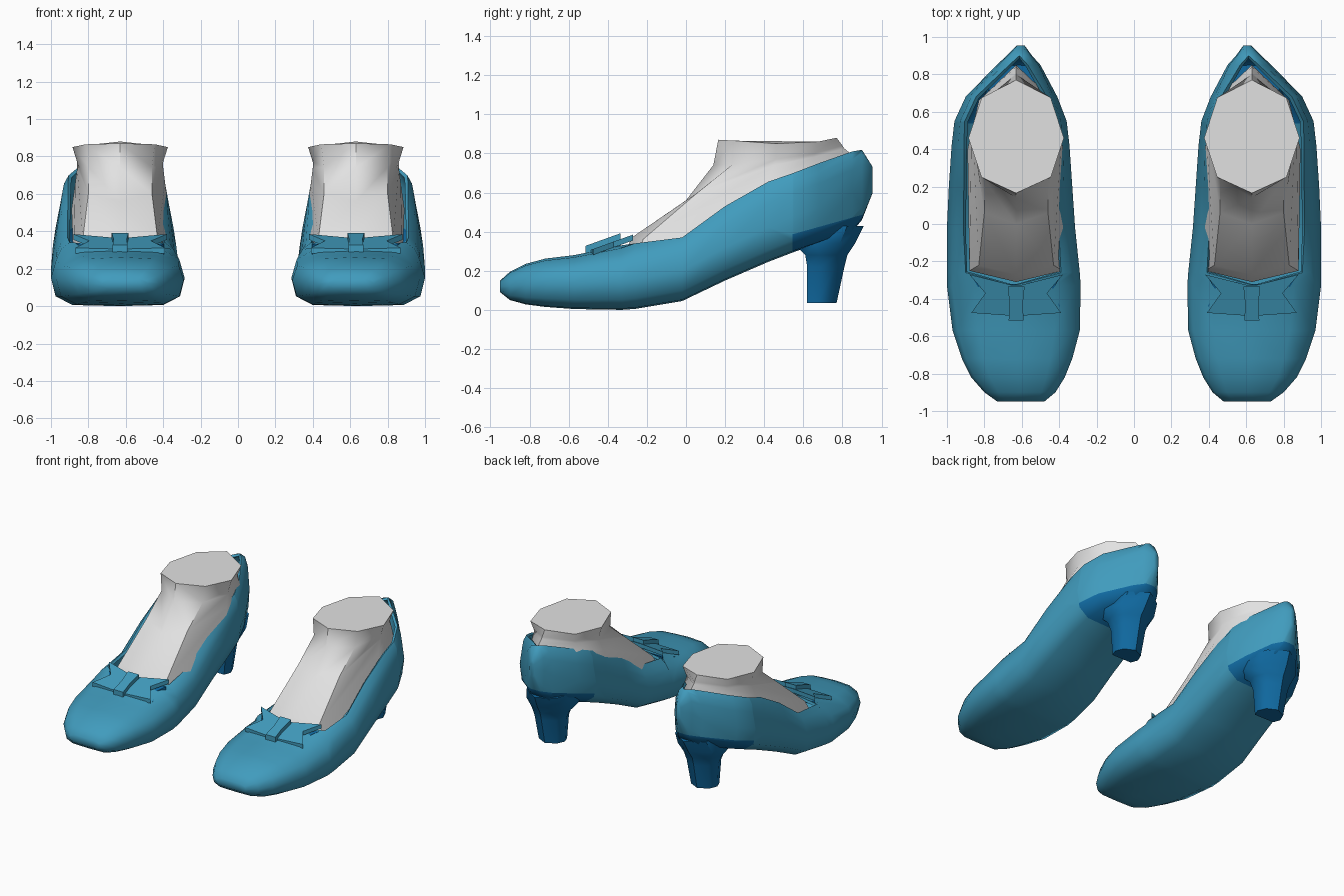
import bpy, bmesh, math
from mathutils import Vector

if "Cube" in bpy.data.objects:
    bpy.data.objects.remove(bpy.data.objects["Cube"])


def material(name, rgb):
    m = bpy.data.materials.new(name)
    m.diffuse_color = (*rgb, 1)
    m.use_nodes = True
    m.node_tree.nodes["Principled BSDF"].inputs["Base Color"].default_value = m.diffuse_color
    return m


BLUE = material("shoe blue", (0.052, 0.33, 0.51))
DARK = material("deep blue", (0.005, 0.14, 0.35))
SKIN = material("light grey", (0.76, 0.76, 0.76))
CX = 0.63  # centre line of one shoe


def loft(rings, closed=True, cap_start=True, cap_end=True):
    """Bridge rings of equal point count into a bmesh."""
    bm = bmesh.new()
    vs = [[bm.verts.new(p) for p in r] for r in rings]
    n = len(vs[0])
    for a, b in zip(vs, vs[1:]):
        for i in range(n if closed else n - 1):
            j = (i + 1) % n
            bm.faces.new((a[i], a[j], b[j], b[i]))
    if cap_start:
        bm.faces.new(vs[0][::-1])
    if cap_end:
        bm.faces.new(vs[-1])
    bmesh.ops.remove_doubles(bm, verts=bm.verts, dist=0.0005)
    bmesh.ops.recalc_face_normals(bm, faces=bm.faces)
    return bm


def finish(name, bm, mats, thickness=0, angle=45):
    """Make the object, shade it and mirror it to the other foot."""
    me = bpy.data.meshes.new(name)
    bm.to_mesh(me)
    bm.free()
    for m in mats:
        me.materials.append(m)
    for p in me.polygons:
        p.use_smooth = True
    ob = bpy.data.objects.new(name, me)
    bpy.context.collection.objects.link(ob)
    if thickness:
        s = ob.modifiers.new("Wall", 'SOLIDIFY')
        s.thickness = thickness
        s.offset = -1
    e = ob.modifiers.new("Sharp", 'EDGE_SPLIT')
    e.split_angle = math.radians(angle)
    ob.modifiers.new("Pair", 'MIRROR').use_mirror_merge = False
    return ob


# Shoe upper: y, inner x, outer x, bottom z, widest z, top z, opening half width
stations = [
    (-0.95, .48, .73, .09, .12, .15, 0),
    (-0.90, .42, .80, .05, .12, .195, 0),
    (-0.82, .37, .87, .028, .13, .235, 0),
    (-0.72, .33, .92, .015, .14, .262, 0),
    (-0.57, .29, .97, .004, .14, .28, 0),
    (-0.33, .285, 1.0, .0, .15, .33, 0),
    (-0.26, .29, 1.0, .005, .16, .34, .255),
    (-0.02, .315, 1.0, .045, .20, .37, .255),
    (0.20, .33, .99, .15, .32, .53, .25),
    (0.42, .345, .975, .245, .42, .655, .25),
    (0.55, .36, .96, .295, .48, .70, .245),
    (0.68, .41, .90, .34, .52, .75, .19),
    (0.85, .50, .735, .40, .60, .81, .05),
    (0.90, .545, .68, .46, .65, .818, 0),
    (0.955, .585, .625, .60, .67, .73, 0),
]


def shoe_section(y, xl, xr, zb, zs, zt, rim):
    c, h = (xl + xr) / 2, (xr - xl) / 2
    up = rim + .45 * (h - rim) if rim else .6 * h
    half = [(rim, zt),
            (up, zs + (.8 if rim else .92) * (zt - zs)),
            (.92 * h, zs + .55 * (zt - zs)),
            (h, zs),
            (.93 * h, zb + .35 * (zs - zb)),
            (.68 * h, zb + .04 * (zs - zb))]
    left = [(c - x, y, z) for x, z in half]
    right = [(c + x, y, z) for x, z in reversed(half)]
    return left + [(c, y, zb)] + right


bm = loft([shoe_section(*s) for s in stations], closed=False,
          cap_start=False, cap_end=False)
# Close the toe and the back seam
for y in (-0.95, 0.955):
    edges = [e for e in bm.edges if e.is_boundary
             and all(abs(v.co.y - y) < 1e-4 for v in e.verts)]
    bmesh.ops.contextual_create(bm, geom=edges)
# Cut along the heel seat border and colour the faces below it
slope = 0.28
origin = Vector((0, 0.54, 0.385))
normal = Vector((0, -slope, 1)).normalized()
front_cut = Vector((0, 0.545, 0))
bmesh.ops.bisect_plane(bm, geom=bm.verts[:] + bm.edges[:] + bm.faces[:],
                       plane_co=front_cut, plane_no=(0, 1, 0))
rear = [f for f in bm.faces if f.calc_center_median().y > front_cut.y]
rear_geom = list({v for f in rear for v in f.verts}) + \
    list({e for f in rear for e in f.edges}) + rear
bmesh.ops.bisect_plane(bm, geom=rear_geom, plane_co=origin, plane_no=normal)
bmesh.ops.recalc_face_normals(bm, faces=bm.faces)
for f in bm.faces:
    m = f.calc_center_median()
    f.material_index = int(m.y > front_cut.y and (m - origin).dot(normal) < 0)
finish("shoe_upper", bm, [BLUE, DARK], thickness=0.02, angle=55)


# Heel block: z, front y, back y, half width
def heel_ring(z, y0, y1, h, c):
    d = y1 - y0
    half = [(h * .8, y0), (h, y0 + .35 * d), (h * .75, y0 + .75 * d)]
    return ([(c + x, y, z) for x, y in half] + [(c, y1, z)]
            + [(c - x, y, z) for x, y in reversed(half)])


rings = [heel_ring(*r) for r in [(.035, .62, .77, .10, .63),
                                 (.22, .62, .81, .12, .63),
                                 (.28, .61, .825, .145, .63),
                                 (.34, .55, .865, .19, .625),
                                 (.43, .57, .91, .17, .615)]]
finish("heel", loft(rings), [DARK])

# Foot: half rings from the opening up to the ankle, front to back
foot = [
    [(0, -.31, .31), (.25, -.25, .25), (.26, .4, .52), (.2, .66, .66), (0, .85, .72)],
    [(0, -.27, .375), (.2, -.22, .36), (.24, .42, .66), (.18, .66, .74), (0, .84, .80)],
    [(0, .0, .56), (.17, .06, .60), (.23, .45, .74), (.17, .65, .78), (0, .81, .825)],
    [(0, .14, .74), (.17, .24, .745), (.23, .46, .77), (.17, .66, .80), (0, .80, .84)],
    [(0, .165, .87), (.185, .25, .865), (.255, .46, .85), (.185, .675, .86), (0, .77, .88)],
]
rings = [[(CX + x, y, z) for x, y, z in r]
         + [(CX - x, y, z) for x, y, z in r[3:0:-1]] for r in foot]
finish("foot", loft(rings), [SKIN], angle=50)


# Bow: tilted plates with notched ends, plus a centre knot
def plate(name, outline, z0, thick, mat):
    def height(y):
        return z0 + .36 * (y + .27)
    bm = loft([[(CX + x, y, height(y) - t) for x, y in outline]
               for t in (thick, 0)])
    finish(name, bm, [mat], angle=20)


def both_sides(half):
    return half + [(-x, y) for x, y in reversed(half)]


plate("bow_loops", both_sides([(.03, -.49), (.24, -.475), (.165, -.37),
                               (.25, -.27), (.03, -.325)]), .385, .03, BLUE)
plate("bow_tails", both_sides([(.03, -.46), (.235, -.44), (.19, -.36),
                               (.235, -.285), (.03, -.32)]), .34, .025, DARK)
plate("bow_knot", both_sides([(.04, -.515), (.035, -.43), (.045, -.335)]),
      .415, .08, BLUE)
